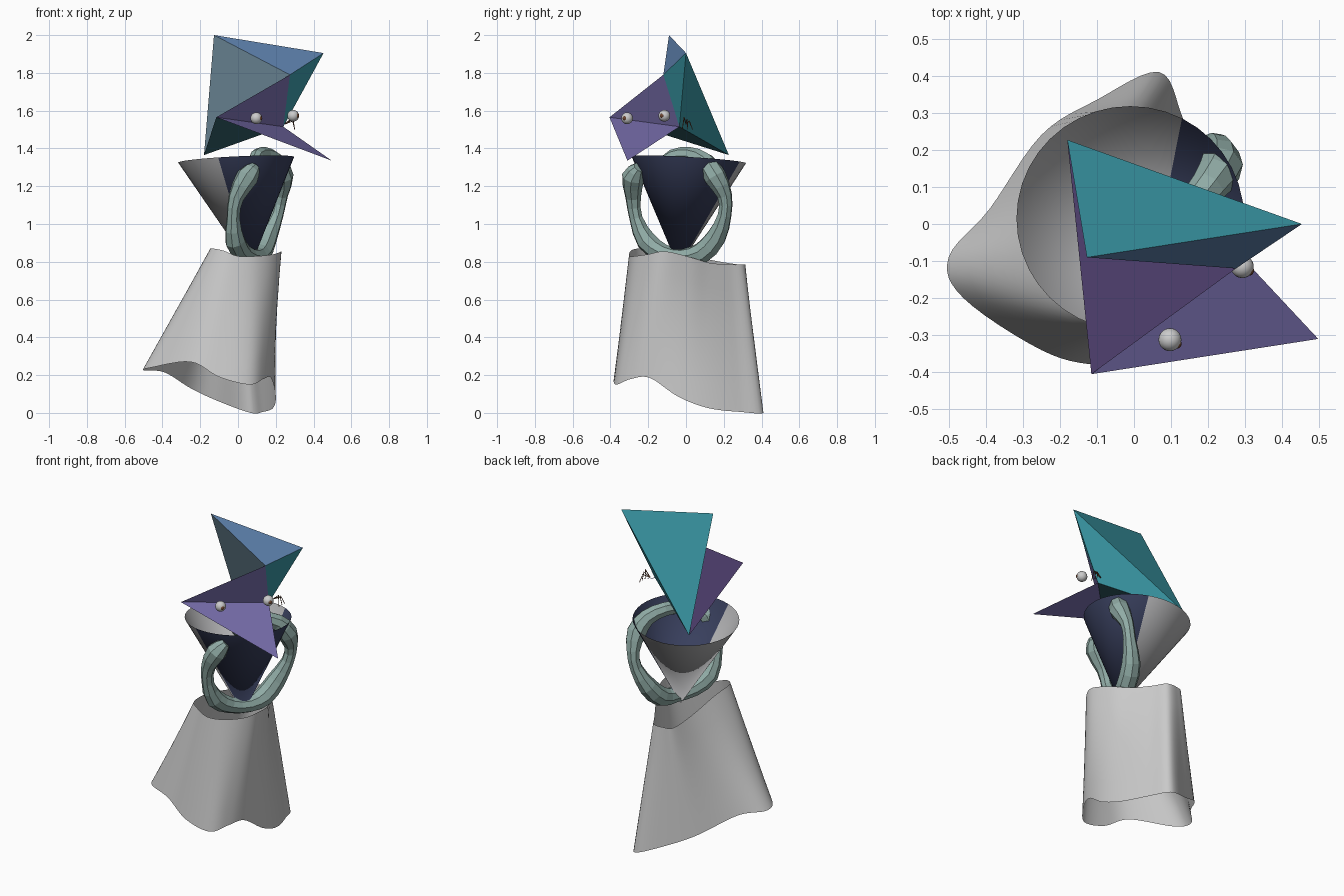
import bpy, math
from mathutils import Vector as V

if "Cube" in bpy.data.objects:
    bpy.data.objects.remove(bpy.data.objects["Cube"])


def mat(name, rgb):
    m = bpy.data.materials.new(name)
    m.diffuse_color = (*rgb, 1)
    m.use_nodes = True
    m.node_tree.nodes["Principled BSDF"].inputs["Base Color"].default_value = m.diffuse_color
    return m


def make(name, verts, faces, mats=(), idx=None, smooth=False):
    me = bpy.data.meshes.new(name)
    me.from_pydata([tuple(v) for v in verts], [], faces)
    for m in mats:
        me.materials.append(m)
    for i, p in enumerate(me.polygons):
        p.use_smooth = smooth
        if idx:
            p.material_index = idx[i]
    ob = bpy.data.objects.new(name, me)
    bpy.context.collection.objects.link(ob)
    return ob


def spline(pts, n, closed=False):
    """Catmull-Rom through points of any dimension."""
    pts = [V(p) for p in pts]
    k, out = len(pts), []
    get = (lambda i: pts[i % k]) if closed else (lambda i: pts[max(0, min(k - 1, i))])
    for i in range(k if closed else k - 1):
        a, b, c, d = (get(i + j) for j in (-1, 0, 1, 2))
        for s in range(n):
            t = s / n
            out.append((b * 2 + (c - a) * t + (a * 2 - b * 5 + c * 4 - d) * t * t
                        + (b * 3 - a - c * 3 + d) * t ** 3) * 0.5)
    return out if closed else out + [pts[-1]]


def loft(name, rings, caps=False, **kw):
    n = len(rings[0])
    faces = [(r * n + i, r * n + (i + 1) % n, (r + 1) * n + (i + 1) % n, (r + 1) * n + i)
             for r in range(len(rings) - 1) for i in range(n)]
    if caps:
        faces += [tuple(range(n))[::-1], tuple(range((len(rings) - 1) * n, len(rings) * n))]
    return make(name, [v for r in rings for v in r], faces, **kw)


def tube(name, path, sides, m):
    """Tube along (x, y, z, radius) points."""
    rings, up = [], V((0.9, 0.3, 0.2))
    for i, p in enumerate(path):
        a, b = path[max(i - 1, 0)], path[min(i + 1, len(path) - 1)]
        t = (V(b[:3]) - V(a[:3])).normalized()
        up = (up - t * up.dot(t)).normalized()
        side = t.cross(up)
        rings.append([V(p[:3]) + (up * math.cos(q) + side * math.sin(q)) * p[3]
                      for q in (2 * math.pi * j / sides for j in range(sides))])
    return loft(name, rings, caps=True, mats=[m])


teal = mat("teal", (0.04, 0.30, 0.36))
slate = mat("slate", (0.22, 0.36, 0.46))
blue = mat("blue", (0.10, 0.20, 0.38))
purple = mat("purple", (0.18, 0.15, 0.40))
plum = mat("plum", (0.08, 0.05, 0.16))
shade = mat("dark_teal", (0.04, 0.15, 0.18))
navy = mat("navy", (0.04, 0.05, 0.11))
grey = mat("cone_grey", (0.45, 0.45, 0.46))
sage = mat("sage", (0.28, 0.41, 0.38))
brown = mat("brown", (0.15, 0.06, 0.03))

# Skirt: open sheet between a wavy hem and a rounded three-cornered waist
hem = [(.067, .41, 0), (-.1, .335, .06), (-.25, .24, .13), (-.39, .04, .215), (-.5, -.09, .225),
       (-.46, -.2, .24), (-.25, -.34, .27), (-.1, -.38, .19), (.06, -.37, .15),
       (.135, -.29, .18), (.175, -.19, .185), (.2, -.04, .085), (.185, .12, .025),
       (.13, .29, .005)]
waist = [(.01, .305, .785), (-.06, .31, .785), (-.11, .28, .785), (-.13, .13, .81),
         (-.145, -.08, .86), (-.14, -.235, .87), (-.08, -.29, .86), (0, -.3, .83),
         (.1, -.27, .83), (.19, -.2, .84), (.23, -.11, .855), (.19, .02, .825),
         (.13, .12, .795), (.06, .23, .785)]
lo, hi = spline(hem, 6, True), spline(waist, 6, True)
loft("skirt", [[a.lerp(b, k / 6) for a, b in zip(lo, hi)] for k in range(7)], smooth=True)

# Torso cone: open at the top, point down, dark on its front right side
N = 40
rim = [V((-.01 + .307 * math.cos(q), .015 + .303 * math.sin(q),
          1.34 + .015 * math.cos(q) - .018 * math.sin(q)))
       for q in (2 * math.pi * i / N for i in range(N))]
make("torso_cone", rim + [V((.065, -.04, .77))], [(i, (i + 1) % N, N) for i in range(N)],
     [grey, navy], [int(math.cos(2 * math.pi * i / N + .5) > .1) for i in range(N)], True)

# Arms: one lumpy tube that runs under the cone and pokes back in below its rim
arm = [(.09, -.25, 1.30, .03), (.05, -.28, 1.25, .06), (-.01, -.28, 1.14, .042),
       (-.025, -.265, 1.03, .036), (-.015, -.21, .91, .055), (.03, -.12, .845, .048),
       (.09, -.02, .825, .045), (.12, .08, .845, .058), (.155, .16, .93, .055),
       (.205, .205, 1.05, .037), (.225, .205, 1.15, .04), (.235, .155, 1.25, .06),
       (.2, .1, 1.33, .05), (.14, .02, 1.365, .043), (.1, -.07, 1.355, .04),
       (.08, -.14, 1.31, .025)]
tube("arms", spline(arm, 2), 8, sage)

# Head: folded paper shape of flat triangles, with a single-sheet beak (DFG)
P = dict(A=(-.127, -.09, 2), B=(.453, 0, 1.905), C=(.275, -.12, 1.79), D=(-.115, -.405, 1.565),
         E=(-.18, .227, 1.365), F=(.497, -.31, 1.335), G=(.24, -.035, 1.515))
keys = "ABCDEFG"
tris = ["ACB", "AEC", "BEA", "CGB", "BGE", "CDG", "CED", "DFG", "DEG"]
make("head", [P[k] for k in keys], [tuple(keys.index(c) for c in t) for t in tris],
     [teal, slate, blue, purple, plum, shade], [2, 1, 0, 0, 0, 3, 4, 3, 5])

# Eyes with dark pupils
for name, c in (("left", (.097, -.312, 1.56)), ("right", (.292, -.115, 1.573))):
    for part, off, r in (("eye", 0, .031), ("pupil", .022, .013)):
        bpy.ops.mesh.primitive_uv_sphere_add(segments=20, ring_count=12, radius=r,
                                             location=V(c) + V((.85, -.5, 0)) * off)
        ob = bpy.context.object
        ob.name = f"{name}_{part}"
        bpy.ops.object.shade_smooth()
        if part == "pupil":
            ob.data.materials.append(brown)

# Small twig of bent wires beside the right eye
for i, dy in enumerate((-.02, .01, .035)):
    path = [(.25, 0, 1.53, .003), (.29, dy * .5, 1.565 - .01 * i, .003), (.3, dy, 1.50, .002)]
    tube(f"twig_{i + 1}", [V(p) for p in path], 5, brown)
